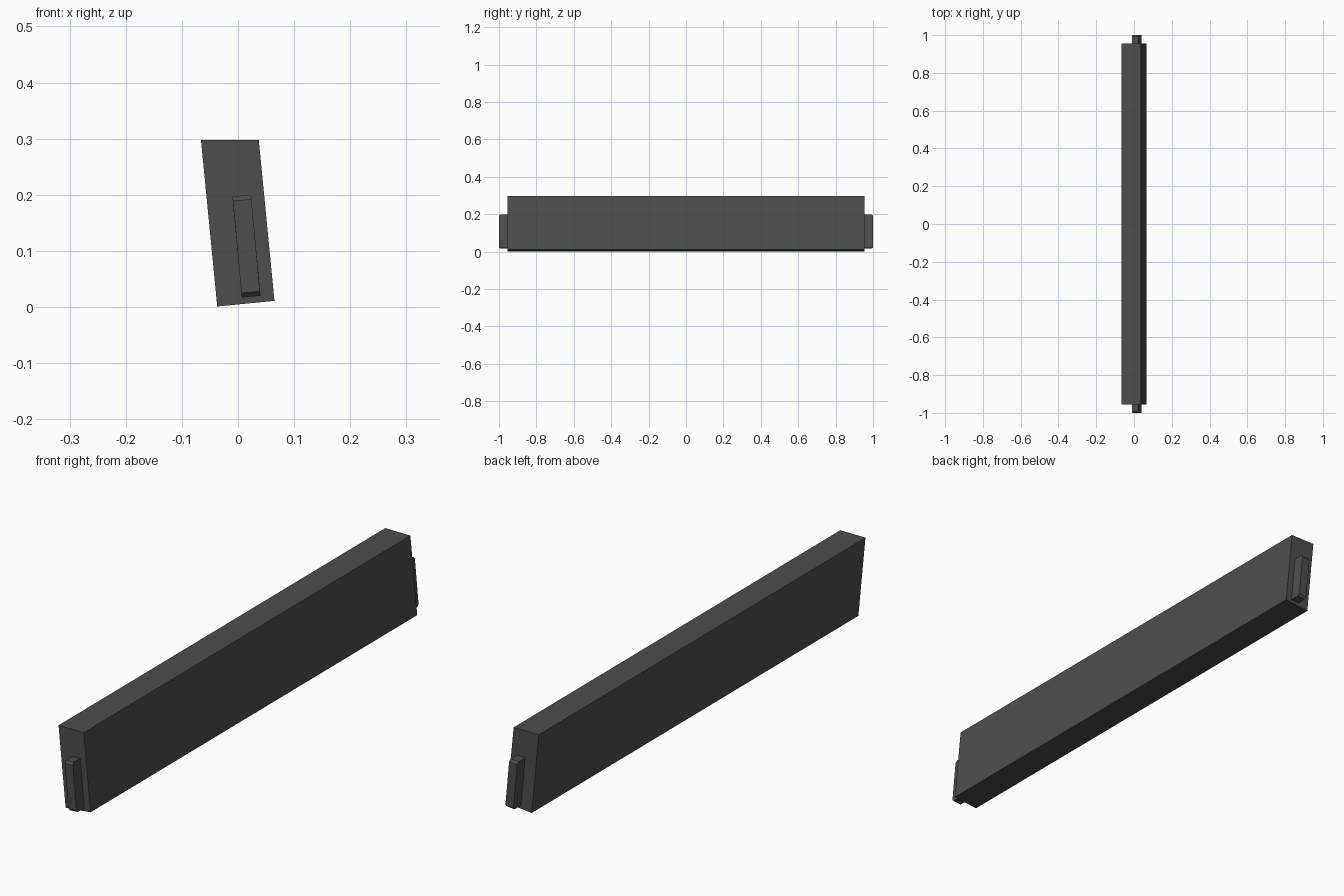
import bpy
import bmesh

if "Cube" in bpy.data.objects:
    bpy.data.objects.remove(bpy.data.objects["Cube"])

dark_grey = bpy.data.materials.new("dark grey")
dark_grey.diffuse_color = (0.075, 0.075, 0.075, 1)
dark_grey.use_nodes = True
dark_grey.node_tree.nodes["Principled BSDF"].inputs["Base Color"].default_value = dark_grey.diffuse_color


def loft(name, sections):
    """Bridge four-point (x, z) sections placed along y, capping both ends."""
    bm = bmesh.new()
    rings = [[bm.verts.new((x, y, z)) for x, z in pts] for y, pts in sections]
    for a, b in zip(rings, rings[1:]):
        for i in range(4):
            j = (i + 1) % 4
            bm.faces.new((a[i], a[j], b[j], b[i]))
    bm.faces.new(rings[0])
    bm.faces.new(rings[-1])
    bmesh.ops.recalc_face_normals(bm, faces=bm.faces)
    mesh = bpy.data.meshes.new(name)
    bm.to_mesh(mesh)
    bm.free()
    mesh.materials.append(dark_grey)
    obj = bpy.data.objects.new(name, mesh)
    bpy.context.collection.objects.link(obj)
    return obj


# Leaning beam with a level top edge
beam = [(-0.037, 0.001), (0.065, 0.011), (0.037, 0.298), (-0.066, 0.298)]
loft("beam", [(-0.955, beam), (0.955, beam)])

# End tabs, chamfered along their outer top and bottom edges
tab = [(0.007, 0.017), (0.040, 0.020), (0.023, 0.200), (-0.010, 0.197)]
tip = [(0.006, 0.025), (0.039, 0.028), (0.024, 0.192), (-0.009, 0.189)]
for side, name in ((-1, "front_tab"), (1, "back_tab")):
    loft(name, [(side * 0.95, tab), (side * 0.992, tab), (side * 1.0, tip)])
